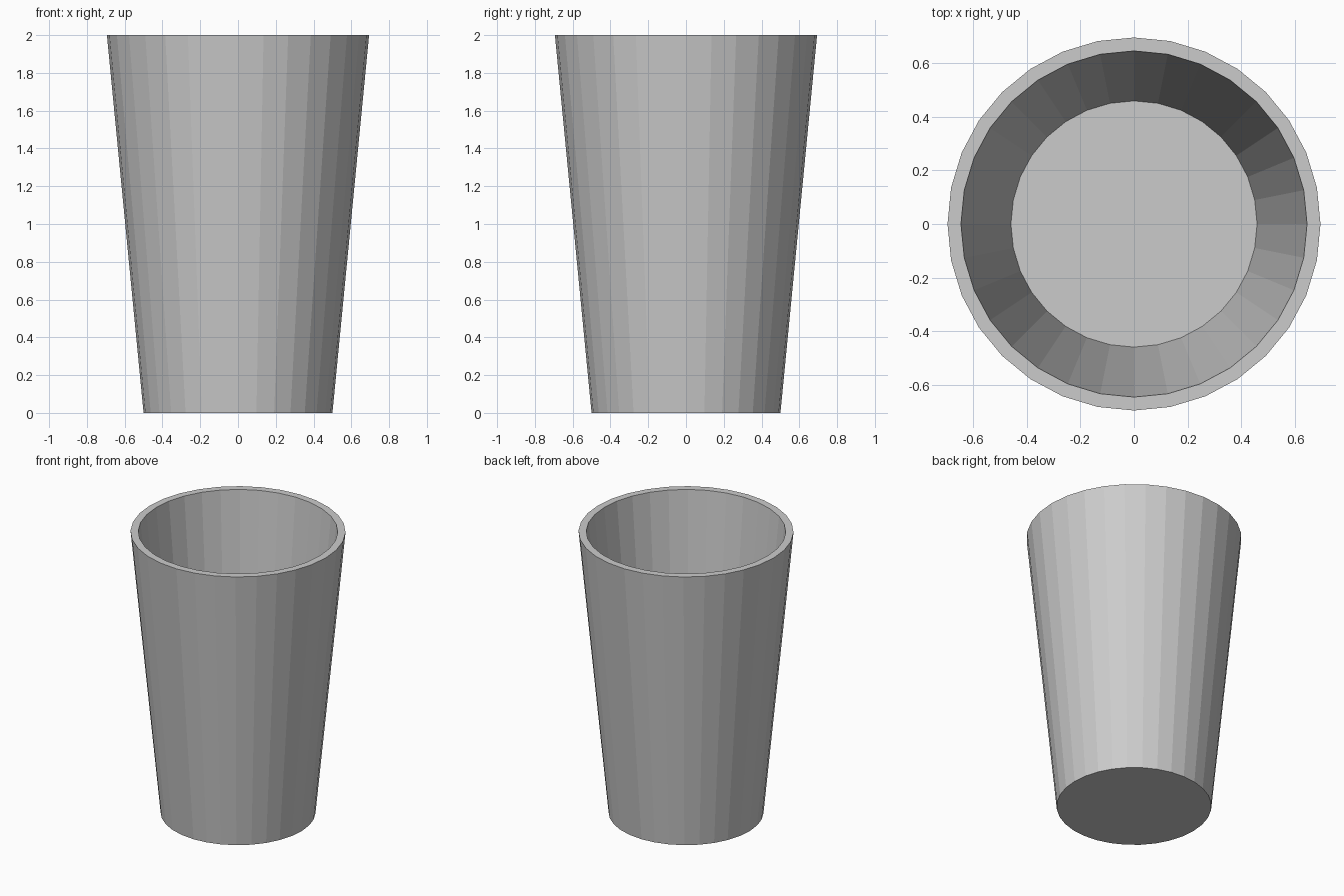
import bpy, bmesh
from math import cos, sin, tau

if "Cube" in bpy.data.objects:
    bpy.data.objects.remove(bpy.data.objects["Cube"])

SIDES = 32
# Wall section: outer base, outer rim, inner rim, inner floor (radius, height)
PROFILE = [(0.50, 0.0), (0.694, 2.0), (0.644, 2.0), (0.458, 0.08)]

bm = bmesh.new()
rings = [[bm.verts.new((r * cos(tau * i / SIDES), r * sin(tau * i / SIDES), z))
          for i in range(SIDES)] for r, z in PROFILE]

# Walls and rim
for a, b in zip(rings, rings[1:]):
    for i in range(SIDES):
        j = (i + 1) % SIDES
        bm.faces.new((a[i], a[j], b[j], b[i]))

# Underside and inner floor
bm.faces.new(rings[0][::-1])
bm.faces.new(rings[-1])
bmesh.ops.recalc_face_normals(bm, faces=bm.faces)

mesh = bpy.data.meshes.new("cup")
bm.to_mesh(mesh)
bm.free()
cup = bpy.data.objects.new("cup", mesh)
bpy.context.collection.objects.link(cup)
